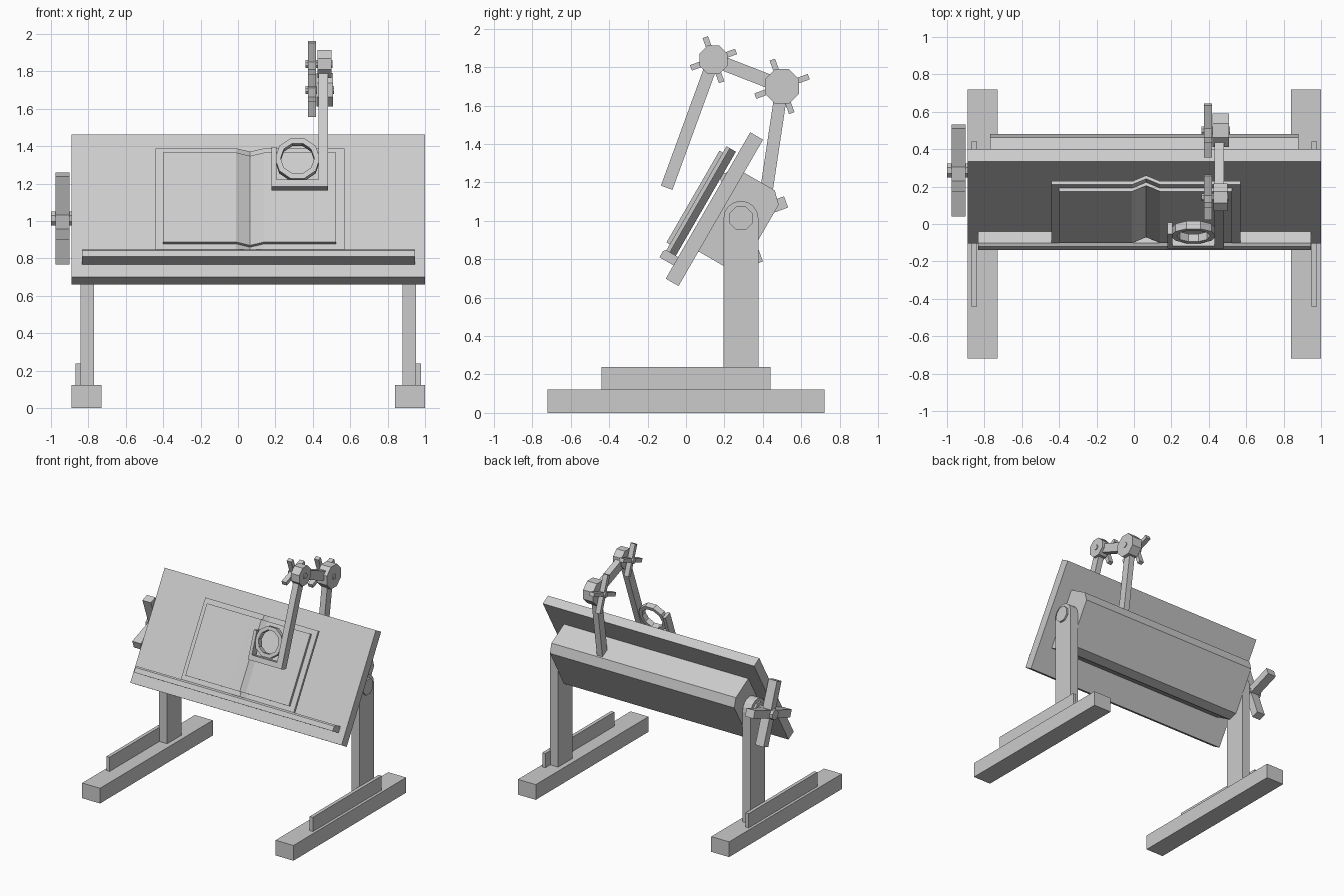
import bpy, bmesh, math
from mathutils import Vector

if "Cube" in bpy.data.objects:
    bpy.data.objects.remove(bpy.data.objects["Cube"])

X = Vector((1, 0, 0))
Y = Vector((0, 1, 0))
Z = Vector((0, 0, 1))
O = Vector((0, 0, 0))
MID = 0.055                                   # symmetry plane of the stand

# tilted board frame: V runs up the slope, N points out of the front face
BO = Vector((0, 0.1145, 1.08))
V = Vector((0, 0.5, 0.866))
N = Vector((0, -0.866, 0.5))


def prism(name, pts, c0, c1, o=O, a=Y, b=Z, c=X, hole=None):
    """Extrude a 2D profile (axes a, b) along c; hole is an equal-length inner loop."""
    bm = bmesh.new()

    def loop(points, d):
        return [bm.verts.new(o + a * p + b * q + c * d) for p, q in points]

    def walls(l0, l1):
        n = len(l0)
        for i in range(n):
            j = (i + 1) % n
            bm.faces.new((l0[i], l0[j], l1[j], l1[i]))

    lo, hi = loop(pts, c0), loop(pts, c1)
    walls(lo, hi)
    if hole:
        hlo, hhi = loop(hole, c0), loop(hole, c1)
        walls(hlo, hhi)
        walls(lo, hlo)
        walls(hi, hhi)
    else:
        bm.faces.new(lo)
        bm.faces.new(hi)
    bmesh.ops.recalc_face_normals(bm, faces=bm.faces)
    me = bpy.data.meshes.new(name)
    bm.to_mesh(me)
    bm.free()
    ob = bpy.data.objects.new(name, me)
    bpy.context.collection.objects.link(ob)
    return ob


def rect(p0, p1, q0, q1):
    return [(p0, q0), (p1, q0), (p1, q1), (p0, q1)]


def ngon(n, r, cy=0, cz=0, rot=0.0):
    return [(cy + r * math.cos(rot + 2 * math.pi * i / n),
             cz + r * math.sin(rot + 2 * math.pi * i / n)) for i in range(n)]


def bar(name, p, q, w, x0, x1):
    """Flat bar between two (y, z) points."""
    p, q = Vector((0, *p)), Vector((0, *q))
    d = (q - p).normalized()
    return prism(name, rect(0, (q - p).length, -w / 2, w / 2), x0, x1,
                 o=p, a=d, b=X.cross(d))


def cross_knob(name, cy, cz, r, w, x0, x1):
    """Four-armed handle turned by 20 degrees, as one plus-shaped prism."""
    h = w / 2
    quarter = [(h, h), (r, h), (r, -h)]
    pts = []
    for k in range(4):
        t = math.radians(20 - 90 * k)
        pts += [(cy + p * math.cos(t) - q * math.sin(t),
                 cz + p * math.sin(t) + q * math.cos(t)) for p, q in quarter]
    return prism(name, pts, x0, x1)


E = math.pi / 8
PY, PZ = 0.286, 1.013                         # tilt pivot

# feet, rails and round-topped posts
for side, s in (("left", -1), ("right", 1)):
    def span(d0, d1):
        return sorted((MID + s * d0, MID + s * d1))
    prism(side + "_foot", rect(-0.72, 0.72, 0, 0.123), *span(0.785, 0.945))
    prism(side + "_rail", rect(-0.44, 0.44, 0.123, 0.238), *span(0.895, 0.923))
    arc = [(PY + 0.091 * math.cos(math.pi * i / 8),
            PZ + 0.091 * math.sin(math.pi * i / 8)) for i in range(9)]
    prism(side + "_post", [(PY - 0.091, 0.12), (PY + 0.091, 0.12)] + arc, *span(0.825, 0.897))
    prism(side + "_pivot_cap", ngon(8, 0.066, PY, PZ, E), *span(0.82, 0.912))

# tilt handle
prism("tilt_shaft", ngon(8, 0.04, PY, PZ, E), -1.0, -0.82)
cross_knob("tilt_handle", PY, PZ, 0.25, 0.062, -0.975, -0.90)

# board, chamfered beam behind it and ledge
prism("board", rect(-0.077, 0, -0.44, 0.44), -0.89, 1.0, BO, N, V)
prism("beam", [(-0.077, -0.232), (-0.077, 0.242), (-0.262, 0.242), (-0.317, 0.187),
               (-0.317, -0.177), (-0.262, -0.232)], -0.77, 0.88, BO, N, V)
prism("ledge", [(0, -0.36), (0.084, -0.36), (0.084, -0.322), (0.072, -0.31), (0, -0.31)],
      -0.835, 0.945, BO, N, V)


# open book: thin sheets that dip at the spine
def sheet(name, x0, x1, n0, n1, dip, v0, v1):
    c, w = 0.065, 0.075
    pts = [(x0, n0), (c - w, n0), (c, n0 - dip), (c + w, n0), (x1, n0),
           (x1, n1), (c + w, n1), (c, n1 - dip), (c - w, n1), (x0, n1)]
    prism(name, pts, v0, v1, BO, X, N, V)


sheet("book_cover", -0.44, 0.57, 0.05, 0.071, 0.036, -0.31, 0.315)
sheet("book_pages", -0.40, 0.525, 0.071, 0.091, 0.036, -0.275, 0.277)

# jointed arm
J1, J2 = (0.143, 1.839), (0.50, 1.70)
A = Vector((0, 0.343, 0.939))                 # up along the hanging arm
M = Vector((0, -0.939, 0.343))                # its front normal
end = (J1[0] - 0.71 * A.y, J1[1] - 0.71 * A.z)
bar("support_arm", (0.41, 1.10), J2, 0.066, 0.43, 0.48)
bar("link_arm", J2, J1, 0.072, 0.43, 0.48)
bar("hanging_arm", end, J1, 0.064, 0.43, 0.48)
for name, (jy, jz), r, x0, x1, k in (("front", J1, 0.08, 0.425, 0.50, 0.125),
                                     ("rear", J2, 0.097, 0.42, 0.508, 0.148)):
    prism(name + "_joint", ngon(8, r, jy, jz, E), x0, x1)
    prism(name + "_joint_pin", ngon(8, 0.022, jy, jz, E), 0.362, x1 + 0.006)
    cross_knob(name + "_joint_knob", jy, jz, k, 0.03, 0.375, 0.416)

# magnifier ring held in an angled bracket at the end of the arm
JO = Vector((0, *J1))
prism("bracket_bottom", rect(0.18, 0.43, -0.71, -0.67), -0.032, 0.032, JO, X, A, M)
prism("bracket_side", rect(0.18, 0.206, -0.67, -0.485), -0.032, 0.032, JO, X, A, M)
prism("magnifier_ring", ngon(10, 0.12, 0.318, -0.545), -0.022, 0.022, JO, X, A, M,
      hole=ngon(10, 0.09, 0.318, -0.545))
